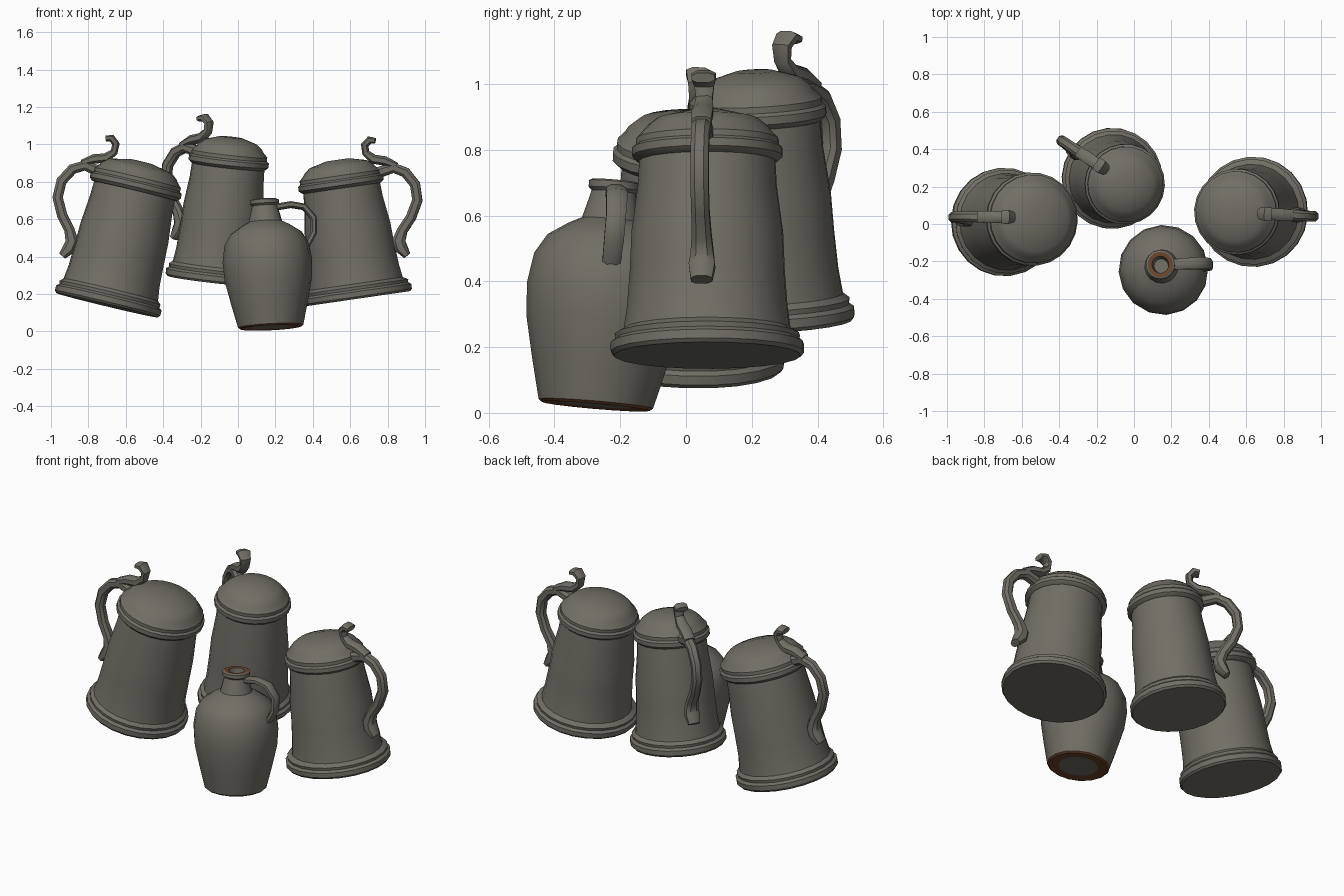
import bpy, bmesh, math
from mathutils import Vector, Matrix

if "Cube" in bpy.data.objects:
    bpy.data.objects.remove(bpy.data.objects["Cube"])


def material(name, rgb):
    m = bpy.data.materials.new(name)
    m.diffuse_color = (*rgb, 1)
    m.use_nodes = True
    m.node_tree.nodes["Principled BSDF"].inputs["Base Color"].default_value = m.diffuse_color
    return m


STONE = material("grey stoneware", (0.165, 0.157, 0.130))
CLAY = material("bare brown clay", (0.15, 0.06, 0.025))


def frame(origin, axis, out):
    """Local frame: x points to the handle, z runs along the leaning axis."""
    n = Vector(axis).normalized()
    u = Vector(out)
    u = (u - n * u.dot(n)).normalized()
    v = n.cross(u)
    m = Matrix((u, v, n)).transposed().to_4x4()
    m.translation = Vector(origin)
    return m


def finish(name, bm, matrix, angle=32):
    bmesh.ops.recalc_face_normals(bm, faces=bm.faces)
    me = bpy.data.meshes.new(name)
    bm.to_mesh(me)
    bm.free()
    ob = bpy.data.objects.new(name, me)
    ob.matrix_world = matrix
    me.materials.append(STONE)
    me.materials.append(CLAY)
    bpy.context.collection.objects.link(ob)
    bpy.ops.object.select_all(action='DESELECT')
    bpy.context.view_layer.objects.active = ob
    ob.select_set(True)
    bpy.ops.object.shade_smooth_by_angle(angle=math.radians(angle))
    return ob


def lathe(name, profile, sides, matrix, clay_bands=()):
    """Turned closed body from (radius, height) points."""
    bm = bmesh.new()
    rings = []
    for r, z in profile:
        rings.append([bm.verts.new((r * math.cos(2 * math.pi * i / sides),
                                    r * math.sin(2 * math.pi * i / sides), z))
                      for i in range(sides)])
    for k in range(len(rings) - 1):
        for i in range(sides):
            j = (i + 1) % sides
            f = bm.faces.new((rings[k][i], rings[k][j], rings[k + 1][j], rings[k + 1][i]))
            f.material_index = 1 if k in clay_bands else 0
    bm.faces.new(rings[0])
    bm.faces.new(rings[-1])
    return finish(name, bm, matrix)


def sweep(name, path, matrix):
    """Strap in the local xz plane; path points are (x, z, width, thickness)."""
    bm = bmesh.new()
    pts = [Vector((p[0], 0, p[1])) for p in path]
    rings = []
    for k, (_, _, w, t) in enumerate(path):
        d = (pts[min(k + 1, len(pts) - 1)] - pts[max(k - 1, 0)]).normalized()
        side = Vector((-d.z, 0, d.x))
        ring = []
        for a, b in ((1, .5), (.5, 1), (-.5, 1), (-1, .5),
                     (-1, -.5), (-.5, -1), (.5, -1), (1, -.5)):
            ring.append(bm.verts.new(pts[k] + Vector((0, a * w / 2, 0)) + side * b * t / 2))
        rings.append(ring)
    for a, b in zip(rings, rings[1:]):
        for i in range(8):
            j = (i + 1) % 8
            bm.faces.new((a[i], a[j], b[j], b[i]))
    bm.faces.new(rings[0])
    bm.faces.new(rings[-1])
    return finish(name, bm, matrix, 40)


def tankard(label, origin, axis, out, foot, low, top, rim, h):
    """foot / low / top / rim are radii, h scales the height."""
    m = frame(origin, axis, out)
    # body with moulded foot and a thin band
    body = [(foot - .01, 0), (foot, .012), (foot, .04), (foot - .015, .052),
            (foot - .012, .068), (low, .085), (low - .01, .16),
            ((low * .6 + top * .4), .28), ((low * .5 + top * .5), .40),
            (top + .004, .55), (top, .63), (top - .01, .70)]
    lathe(label + "_body", [(r, z * h) for r, z in body], 22, m)
    # lid with overhanging rim and domed crown
    lid = [(top - .01, .625), (rim - .015, .63), (rim, .645), (rim, .67),
           (rim - .012, .68), (rim - .012, .70), (rim - .035, .725),
           (rim - .045, .74), (rim - .075, .765), (.06, .79)]
    lathe(label + "_lid", [(r, z * h) for r, z in lid], 22, m)
    # curved strap handle with flared lower tip
    sweep(label + "_handle", [(x, z * h, w, t) for x, z, w, t in (
        (.20, .685, .06, .06), (.29, .70, .06, .055), (.35, .665, .055, .055),
        (.392, .59, .055, .055), (.392, .50, .055, .055), (.345, .41, .055, .055),
        (.29, .345, .06, .055), (.262, .29, .07, .07), (.268, .25, .08, .07),
        (.295, .20, .065, .04))], m)
    # hinge and curled thumb lever
    sweep(label + "_thumb_lever", [(x, z * h, w, t) for x, z, w, t in (
        (.31, .71, .06, .03), (.25, .745, .065, .05), (.19, .765, .06, .05),
        (.155, .805, .05, .04), (.155, .85, .06, .04), (.185, .875, .075, .04),
        (.215, .865, .07, .03))], m)


tankard("left_tankard", (-.70, .01, .14), (.24, .025, 1), (-1, .03, 0),
        .29, .26, .222, .25, 1.0)
tankard("middle_tankard", (-.12, .245, .27), (.11, -.05, 1), (-.82, .57, 0),
        .27, .238, .195, .215, .98)
tankard("right_tankard", (.64, .065, .175), (-.145, 0, 1), (1, -.06, 0),
        .295, .255, .208, .23, .95)

# jug: clay shows on the base ring and inside the mouth
jm = frame((.175, -.275, .02), (-.05, .085, 1), (1, .05, 0))
lathe("jug_body", [(.11, .004), (.165, 0), (.175, .008), (.205, .13), (.234, .26),
                   (.24, .36), (.226, .45), (.19, .51), (.13, .55), (.09, .57),
                   (.074, .63), (.068, .655), (.078, .665), (.078, .685),
                   (.068, .69), (.045, .688), (.038, .60)], 16, jm, (0, 1, 14))
sweep("jug_handle", [(.06, .645, .055, .035), (.14, .655, .06, .035),
                     (.21, .64, .065, .035), (.258, .58, .06, .035),
                     (.256, .50, .06, .035), (.215, .43, .055, .03)], jm)
